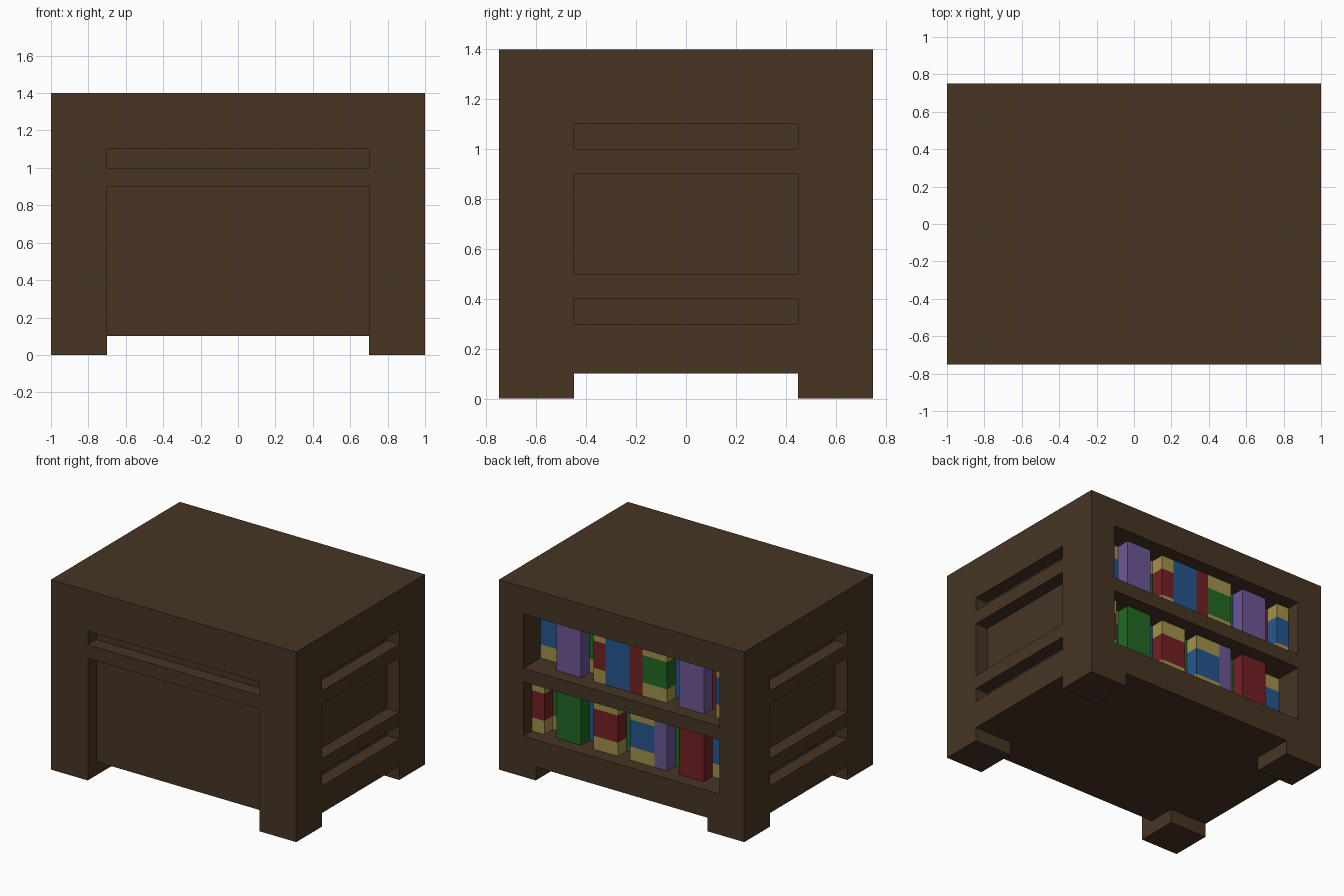
import bpy, bmesh
from mathutils import Vector

if "Cube" in bpy.data.objects:
    bpy.data.objects.remove(bpy.data.objects["Cube"])


def srgb(r, g, b):
    f = lambda c: c / 12.92 if c <= 0.04045 else ((c + 0.055) / 1.055) ** 2.4
    return (f(r / 255), f(g / 255), f(b / 255), 1)


COLORS = {"dark_wood": (71, 53, 36), "blue": (37, 86, 144), "purple": (108, 87, 148),
          "red": (116, 32, 36), "green": (34, 104, 36), "yellow": (163, 145, 75)}
MATS = {}
for key, col in COLORS.items():
    MATS[key] = bpy.data.materials.new(key)
    MATS[key].diffuse_color = srgb(*col)


def box(name, lo, hi, mats, cuts=()):
    """Box between two corners, split at the given heights."""
    lo, hi = Vector(lo), Vector(hi)
    bm = bmesh.new()
    bmesh.ops.create_cube(bm, size=1)
    for v in bm.verts:
        v.co = [(lo[i] + hi[i]) / 2 + v.co[i] * (hi[i] - lo[i]) for i in range(3)]
    for z in cuts:
        bmesh.ops.bisect_plane(bm, geom=bm.verts[:] + bm.edges[:] + bm.faces[:],
                               plane_co=(0, 0, z), plane_no=(0, 0, 1))
    if cuts:  # end bands use the second material
        for f in bm.faces:
            z = f.calc_center_median().z
            f.material_index = 0 if cuts[0] < z < cuts[1] else 1
    me = bpy.data.meshes.new(name)
    bm.to_mesh(me)
    bm.free()
    for m in mats:
        me.materials.append(MATS[m])
    ob = bpy.data.objects.new(name, me)
    bpy.context.collection.objects.link(ob)
    return ob


# Cabinet block
cabinet = box("cabinet", (-1, -0.75, 0), (1, 0.75, 1.4), ["dark_wood"])


def carve(lo, hi):
    cutter = box("cutter", lo, hi, ["dark_wood"])
    cutter.hide_render = True
    mod = cabinet.modifiers.new("carve", "BOOLEAN")
    mod.operation, mod.solver, mod.object = "DIFFERENCE", "EXACT", cutter
    bpy.context.view_layer.objects.active = cabinet
    bpy.ops.object.modifier_apply(modifier=mod.name)
    bpy.data.objects.remove(cutter)


# Gaps between the feet
carve((-0.7, -1, -0.1), (0.7, 1, 0.1))
carve((-1.2, -0.45, -0.1), (1.2, 0.45, 0.1))
# Front panel and slot
carve((-0.7, -1, -0.1), (0.7, -0.65, 0.9))
carve((-0.7, -1, 1.0), (0.7, -0.65, 1.1))
# Side panel and slots
for z0, z1 in ((0.3, 0.4), (0.5, 0.9), (1.0, 1.1)):
    carve((0.9, -0.45, z0), (1.2, 0.45, z1))
    carve((-1.2, -0.45, z0), (-0.9, 0.45, z1))
# Back shelves
SHELF_BACK = 0.5
for z0 in (0.3, 0.8):
    carve((-0.8, SHELF_BACK, z0), (0.8, 1, z0 + 0.4))

# Books in order from +x: width, inset from the back face, colour, banded
ROWS = {
    0.8: [(2, .2, "blue", 1), (2, .1, "purple", 0), (1, .2, "green", 1), (1, .1, "red", 1),
          (2, .1, "blue", 0), (1, .1, "red", 0), (2, .1, "green", 1), (1, .2, "blue", 0),
          (2, .1, "purple", 0), (1, .2, "red", 0), (1, .1, "blue", 1)],
    0.3: [(1, .1, "red", 1), (1, .2, "green", 1), (2, .1, "green", 0), (1, .2, "blue", 0),
          (2, .1, "red", 1), (1, .2, "green", 0), (2, .1, "blue", 1), (1, .1, "purple", 0),
          (1, .2, "green", 0), (2, .1, "red", 0), (2, .2, "blue", 1)],
}
for z0, books in ROWS.items():
    x = 0.8
    for w, inset, col, banded in books:
        x1 = x - w * 0.1
        box("book", (x1, SHELF_BACK, z0), (x, 0.75 - inset, z0 + 0.4),
            [col, "yellow"] if banded else [col],
            (z0 + 0.1, z0 + 0.3) if banded else ())
        x = x1

for m in bpy.data.materials:
    if m.users and not m.is_grease_pencil:
        m.use_nodes = True
        m.node_tree.nodes["Principled BSDF"].inputs["Base Color"].default_value = m.diffuse_color
